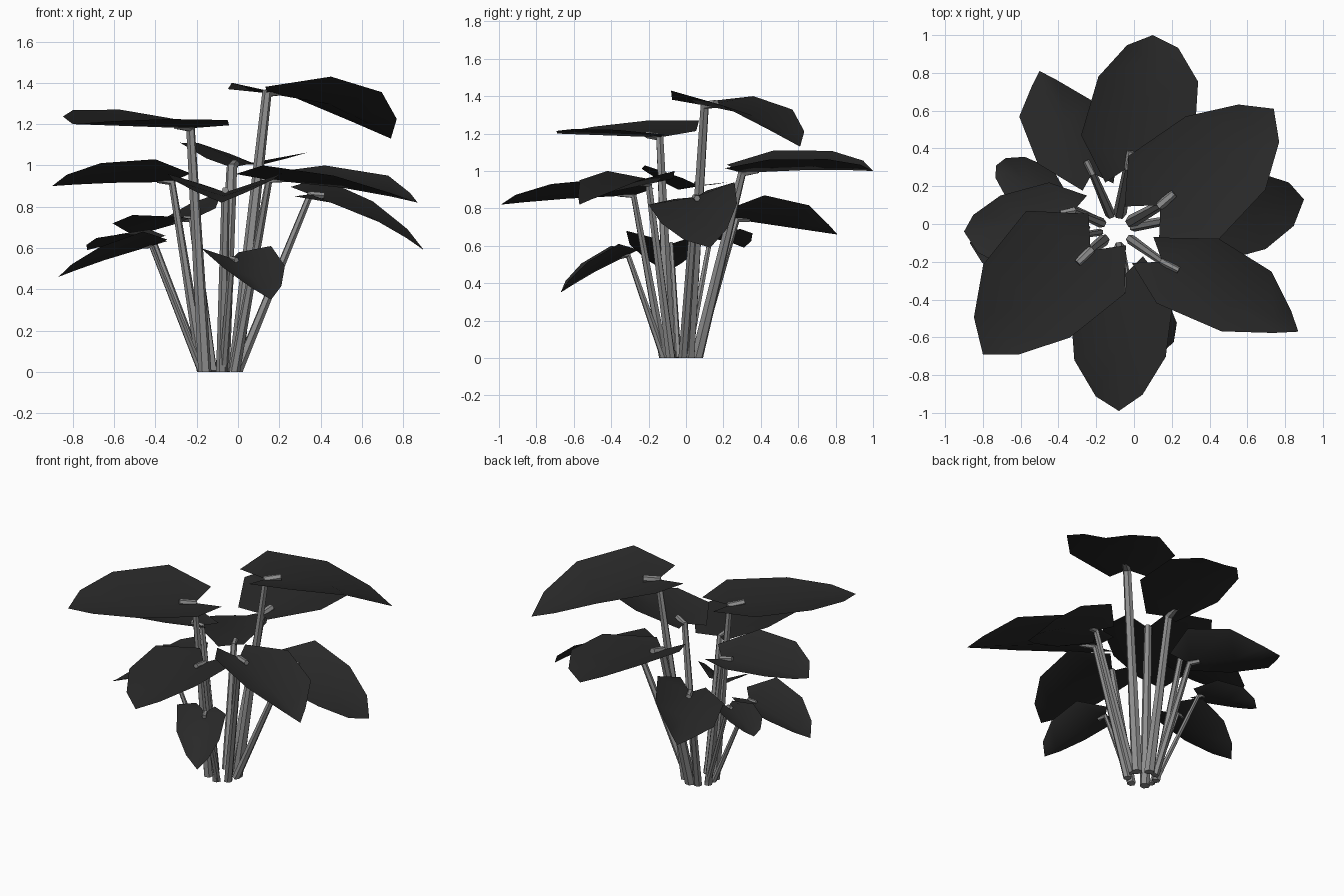
import bpy
import bmesh
from mathutils import Vector

old_cube = bpy.data.objects.get("Cube")
if old_cube:
    bpy.data.objects.remove(old_cube, do_unlink=True)


def make_material(name, grey):
    mat = bpy.data.materials.new(name)
    mat.use_nodes = True
    colour = (grey, grey, grey, 1)
    mat.diffuse_color = colour
    shader = mat.node_tree.nodes["Principled BSDF"]
    shader.inputs["Base Color"].default_value = colour
    shader.inputs["Roughness"].default_value = 0.9
    return mat


leaf_material = make_material("dark leaf grey", 0.022)
stem_material = make_material("stem grey", 0.27)

SHOULDER = 0.1  # how far along the midrib the widest point sits
MIDRIB = [0, 0.5, 0.82, 1]
PLANT_CENTRE = Vector((-0.09, -0.03, 0))


def link_mesh(name, bm, mat, smooth_angle):
    mesh = bpy.data.meshes.new(name)
    bm.to_mesh(mesh)
    bm.free()
    mesh.materials.append(mat)
    obj = bpy.data.objects.new(name, mesh)
    bpy.context.collection.objects.link(obj)
    bpy.ops.object.select_all(action='DESELECT')
    obj.select_set(True)
    bpy.context.view_layer.objects.active = obj
    bpy.ops.object.shade_smooth_by_angle(angle=smooth_angle)


# Point on the midrib, from 0 at the notch to 1 at the tip
def spine(notch, tip, arch, s):
    axis = tip - notch
    point = notch + axis * s
    if s < 0:
        point.z = notch.z
    else:
        point.z += arch * axis.length * s * (1 - s)
    return point


# Heart-shaped blade: folded along the midrib, with some arch along its length
def add_blade(name, notch, tip, left, right, arch, end_width):
    # Half outline as (distance along midrib, share of the half width)
    outline = [(-0.17, 0.38), (SHOULDER, 1), (0.56, 0.88), (0.86, end_width)]
    bm = bmesh.new()
    rib = [bm.verts.new(spine(notch, tip, arch, s)) for s in MIDRIB]
    for shoulder, flip in ((left, True), (right, False)):
        width = shoulder - spine(notch, tip, arch, SHOULDER)
        lobe, wide, middle, end = [
            bm.verts.new(spine(notch, tip, arch, s) + width * t) for s, t in outline]
        faces = [(rib[0], lobe, wide), (rib[0], wide, middle, rib[1]),
                 (rib[1], middle, end, rib[2]), (rib[2], end, rib[3])]
        for face in faces:
            bm.faces.new(face[::-1] if flip else face)
    bm.normal_update()
    if sum(face.normal.z for face in bm.faces) < 0:
        bmesh.ops.reverse_faces(bm, faces=bm.faces[:])
    link_mesh(name, bm, leaf_material, 1.0)


# Stem: tapered tube whose bent end just breaks through the blade
def add_stem(name, notch, tip, arch, radius):
    outward = notch - PLANT_CENTRE
    outward.z = 0
    base = PLANT_CENTRE + outward.normalized() * 0.09
    end = spine(notch, tip, arch, 0.12) + Vector((0, 0, 0.012))
    curve = bpy.data.curves.new(name, 'CURVE')
    curve.dimensions = '3D'
    curve.bevel_depth = radius
    curve.bevel_resolution = 1
    curve.use_fill_caps = True
    spline = curve.splines.new('POLY')
    spline.points.add(2)
    for point, place, size in zip(spline.points, (base, notch, end), (1.35, 1, 0.85)):
        point.co = (*place, 1)
        point.radius = size
    helper = bpy.data.objects.new(name, curve)
    bpy.context.collection.objects.link(helper)
    mesh = helper.to_mesh()
    bm = bmesh.new()
    bm.from_mesh(mesh)
    helper.to_mesh_clear()
    bpy.data.objects.remove(helper, do_unlink=True)
    for vert in bm.verts:
        vert.co.z = max(vert.co.z, 0)
    link_mesh(name, bm, stem_material, 0.5)


def add_leaf(place, notch, tip, left, right, radius=0.02, arch=0.0, end_width=0.45):
    notch, tip, left, right = map(Vector, (notch, tip, left, right))
    add_blade(place + "_leaf", notch, tip, left, right, arch, end_width)
    add_stem(place + "_stem", notch, tip, arch, radius)


# Upper leaves
add_leaf("top_back_left", (.14, .1, 1.35), (.74, .61, 1.13),
         (-.03, .36, 1.4), (.45, -.08, 1.43), 0.026, arch=0.28)
add_leaf("top_front_right", (-.23, -.14, 1.18), (-.8, -.69, 1.2),
         (-.05, -.37, 1.22), (-.57, .07, 1.27), 0.024)
add_leaf("back", (-.03, .3, .99), (.1, 1, 1),
         (-.28, .47, 1.11), (.32, .44, 1.06), 0.026, arch=0.06)

# Middle leaves
add_leaf("front", (-.06, -.28, .87), (-.08, -.99, .82),
         (.21, -.38, .96), (-.34, -.4, .96), arch=0.04)
add_leaf("front_left", (.15, -.2, .93), (.87, -.57, .82),
         (.42, -.06, 1), (.12, -.42, 1), arch=0.08, end_width=0.32)
add_leaf("left", (.35, .05, .86), (.9, .13, .59),
         (.4, .26, .94), (.45, -.2, .82), arch=0.22, end_width=0.5)
add_leaf("back_right", (-.22, .27, .74), (-.5, .81, .66),
         (-.51, .32, .76), (-.08, .42, .87), end_width=0.3)
add_leaf("right", (-.32, .07, .92), (-.9, -.04, .9),
         (-.4, -.22, 1.03), (-.45, .22, .94), arch=0.04)

# Low leaves
add_leaf("low_front", (-.03, -.31, .55), (.16, -.67, .35),
         (.16, -.36, .61), (-.18, -.4, .6), 0.016, arch=0.08)
add_leaf("low_right", (-.42, -.08, .61), (-.87, -.1, .46),
         (-.46, -.32, .68), (-.46, .1, .66), 0.014, arch=0.06)
add_leaf("low_back_right", (-.41, .13, .64), (-.73, .31, .59),
         (-.55, .06, .67), (-.43, .29, .69), 0.014, arch=0.1)
